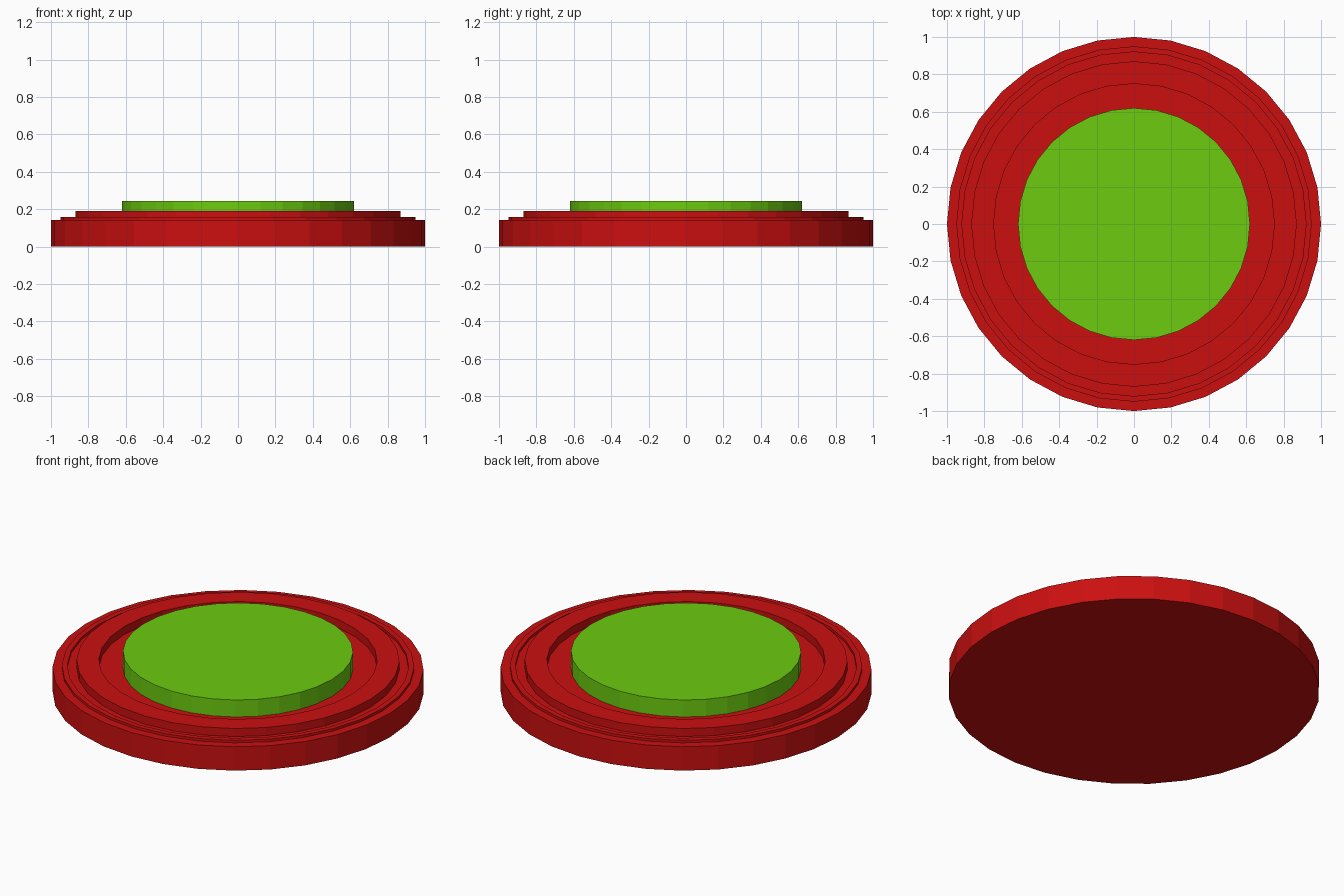
import bpy, bmesh
from math import cos, sin, tau

if "Cube" in bpy.data.objects:
    bpy.data.objects.remove(bpy.data.objects["Cube"])

SIDES = 32


def material(name, rgb):
    mat = bpy.data.materials.new(name)
    mat.diffuse_color = (*rgb, 1)
    mat.use_nodes = True
    mat.node_tree.nodes["Principled BSDF"].inputs["Base Color"].default_value = mat.diffuse_color
    return mat


def lathe(name, profile, mat):
    """Spin an (r, z) profile around z, capping its first and last rings."""
    bm = bmesh.new()
    rings = [[bm.verts.new((r * cos(tau * i / SIDES), r * sin(tau * i / SIDES), z))
              for i in range(SIDES)] for r, z in profile]
    for a, b in zip(rings, rings[1:]):
        for i in range(SIDES):
            j = (i + 1) % SIDES
            bm.faces.new((a[i], a[j], b[j], b[i]))
    bm.faces.new(rings[0][::-1])
    bm.faces.new(rings[-1])
    bmesh.ops.recalc_face_normals(bm, faces=bm.faces)
    mesh = bpy.data.meshes.new(name)
    bm.to_mesh(mesh)
    bm.free()
    mesh.materials.append(mat)
    obj = bpy.data.objects.new(name, mesh)
    bpy.context.collection.objects.link(obj)
    return obj


red = material("red", (0.6, 0.005, 0.005))
green = material("green", (0.15, 0.6, 0.005))

# Base plate with a thin outer ridge, a groove, a wide collar and a recess
lathe("base_plate", [(1, 0), (1, 0.142), (0.95, 0.142), (0.95, 0.157),
                     (0.92, 0.157), (0.92, 0.142), (0.87, 0.142), (0.87, 0.19),
                     (0.75, 0.19), (0.75, 0.142)], red)

# Raised button standing in the recess
lathe("button", [(0.62, 0.142), (0.62, 0.243)], green)
